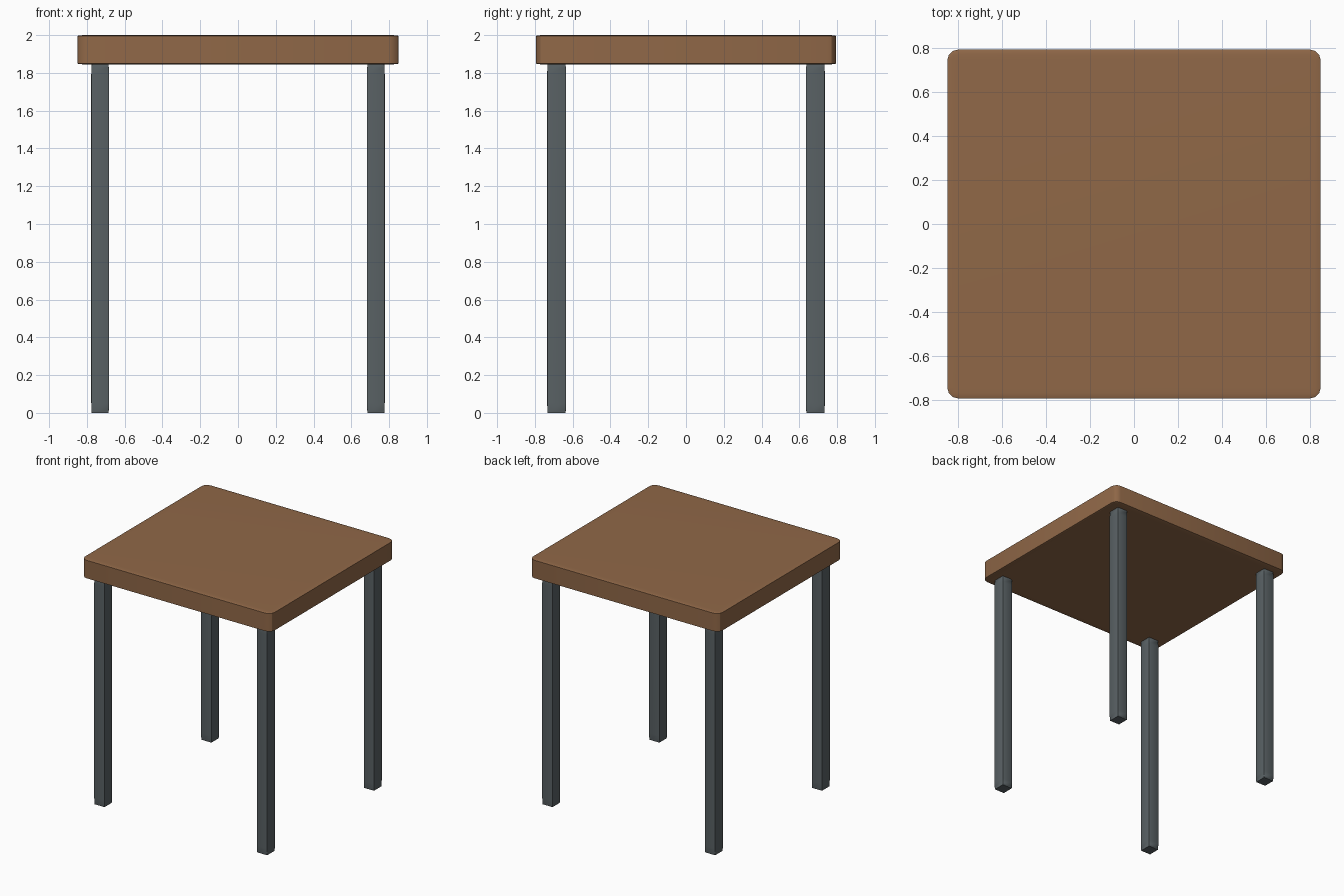
import bpy

# Remove the default cube
cube = bpy.data.objects.get("Cube")
if cube:
    bpy.data.objects.remove(cube, do_unlink=True)


def material(name, color):
    mat = bpy.data.materials.new(name)
    mat.use_nodes = True
    mat.diffuse_color = color
    mat.node_tree.nodes["Principled BSDF"].inputs["Base Color"].default_value = color
    return mat


def soft_box(name, size, center, mat, bevel, segments):
    """Unit box with rounded edges, stretched to size."""
    bpy.ops.mesh.primitive_cube_add(size=1, location=center)
    obj = bpy.context.object
    obj.name = name
    obj.scale = size
    mod = obj.modifiers.new("Rounded edges", "BEVEL")
    mod.width = bevel
    mod.segments = segments
    bpy.ops.object.modifier_apply(modifier=mod.name)
    bpy.ops.object.transform_apply(location=False, rotation=False, scale=True)
    bpy.ops.object.shade_smooth_by_angle()
    obj.data.materials.append(mat)
    return obj


wood = material("brown wood", (0.28, 0.138, 0.064, 1))
metal = material("dark grey metal", (0.1, 0.12, 0.128, 1))

# Seat slab
seat_bottom = 1.845
thickness = 2 - seat_bottom
soft_box("seat", (1.7, 1.59, thickness), (0, 0, seat_bottom + thickness / 2), wood, 0.03, 3)

# Four straight legs
for front_back, y in (("front", -0.685), ("back", 0.685)):
    for side, x in (("left", 0.73), ("right", -0.73)):
        soft_box(f"{front_back}_{side}_leg", (0.094, 0.1, seat_bottom),
                 (x, y, seat_bottom / 2), metal, 0.03, 2)
